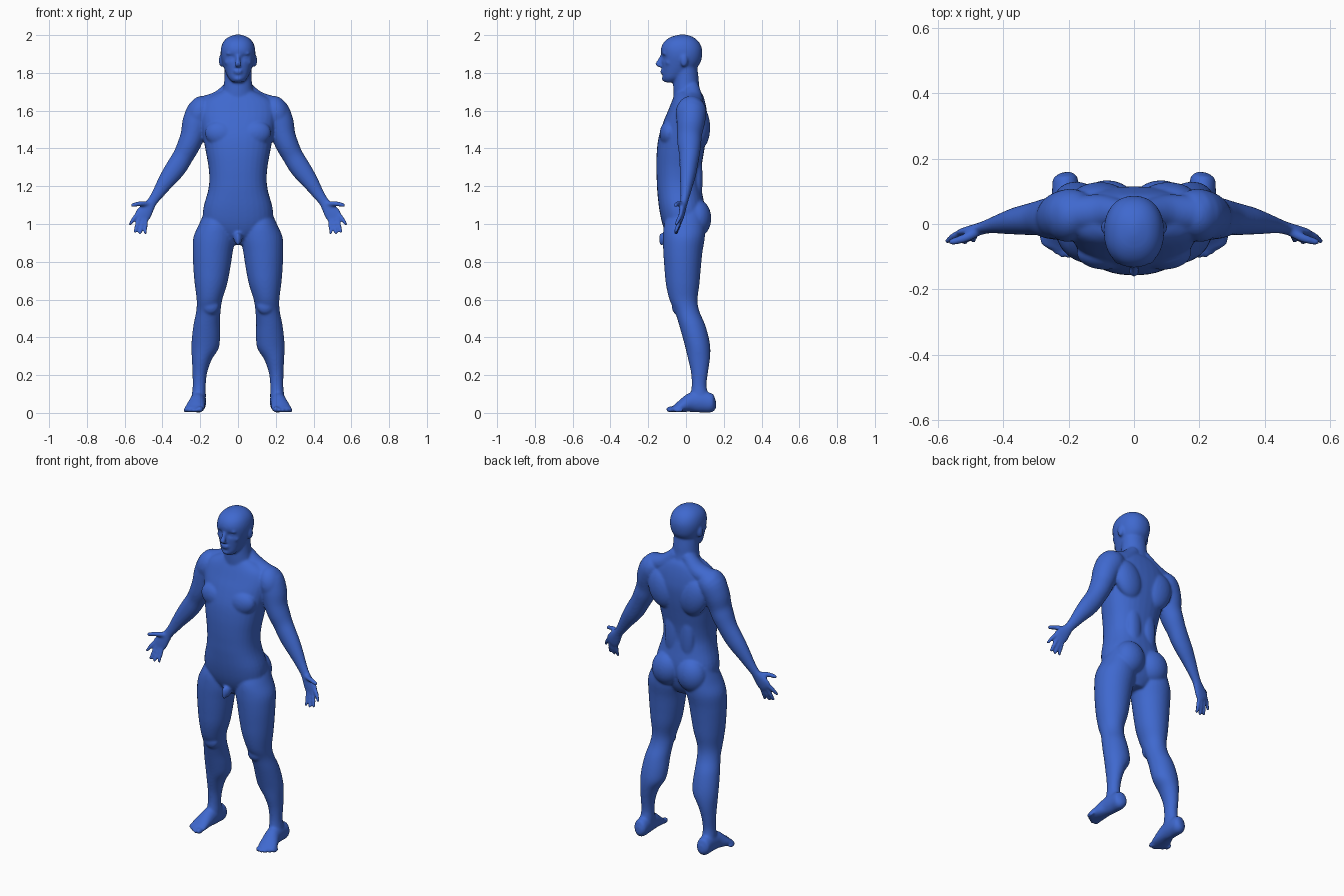
import bpy, bmesh, math
from mathutils import Vector, Matrix

bm = bmesh.new()
Y, Z = Vector((0, 1, 0)), Vector((0, 0, 1))


def spline(rows, sub=4):
    """Catmull-Rom through rows of numbers."""
    out, n = [], len(rows)
    for i in range(n - 1):
        p = [rows[max(0, min(n - 1, i + k))] for k in (-1, 0, 1, 2)]
        for s in range(sub):
            t = s / sub
            out.append([0.5 * (2 * b + (c - a) * t + (2 * a - 5 * b + 4 * c - d) * t * t
                               + (3 * b - a - 3 * c + d) * t ** 3) for a, b, c, d in zip(*p)])
    return out + [list(rows[-1])]


def tube(rows, side=1, ref=Y, flat=False, power=2.0, seg=32):
    """Closed loft; a row is x, y, z, half width, half depth."""
    rows = spline(rows)
    pts = [Vector(r[:3]) for r in rows]
    rings = []
    for i, (c, r) in enumerate(zip(pts, rows)):
        t = Z if flat else (pts[min(i + 1, len(pts) - 1)] - pts[max(i - 1, 0)]).normalized()
        u = ref.cross(t).normalized()
        v = t.cross(u)
        ring = []
        for k in range(seg):
            a = math.tau * k / seg
            ca, sa = math.cos(a), math.sin(a)
            p = (c + u * r[3] * math.copysign(abs(ca) ** (2 / power), ca)
                 + v * r[4] * math.copysign(abs(sa) ** (2 / power), sa))
            ring.append(bm.verts.new((p.x * side, p.y, p.z)))
        rings.append(ring)
    for a, b in zip(rings, rings[1:]):
        for k in range(seg):
            j = (k + 1) % seg
            bm.faces.new((a[k], a[j], b[j], b[k]))
    bm.faces.new(rings[0])
    bm.faces.new(rings[-1])
    return [v for ring in rings for v in ring]


def stack(rows, **kw):
    """Horizontal sections: z, inner x, outer x, front y, back y."""
    return tube([((a + b) / 2, (f + k) / 2, z, (b - a) / 2, (k - f) / 2)
                 for z, a, b, f, k in rows], flat=True, **kw)


def ball(c, r, side=1, tilt=0):
    m = (Matrix.Translation((c[0] * side, c[1], c[2])) @ Matrix.Rotation(tilt * side, 4, 'Y')
         @ Matrix.Diagonal((*r, 1)))
    bmesh.ops.create_uvsphere(bm, u_segments=24, v_segments=16, radius=1, matrix=m)


# torso
torso = [(.89, .05, -.06, .05), (.94, .13, -.10, .08), (1.0, .18, -.125, .095), (1.08, .184, -.142, .1),
         (1.17, .16, -.152, .085), (1.23, .152, -.155, .076), (1.3, .156, -.157, .082),
         (1.38, .17, -.155, .095), (1.46, .185, -.145, .108), (1.54, .2, -.12, .115),
         (1.6, .205, -.095, .11), (1.65, .185, -.075, .1), (1.685, .13, -.06, .088), (1.71, .07, -.05, .07)]
stack([(z, -w, w, f, b) for z, w, f, b in torso], power=2.3)

# neck
tube([(0, .015, 1.64, .1, .08), (0, .002, 1.72, .078, .07), (0, 0, 1.78, .072, .066),
      (0, -.005, 1.86, .07, .06)], flat=True)

# head with eye sockets pressed in
head = [(1.75, .028, -.112, -.06), (1.772, .05, -.123, -.01), (1.81, .068, -.125, .04),
        (1.85, .082, -.128, .074), (1.89, .091, -.131, .085), (1.93, .09, -.132, .084),
        (1.965, .077, -.115, .067), (1.99, .05, -.08, .037), (2.003, .012, -.035, 0)]
for v in stack([(z, -w, w, f, b) for z, w, f, b in head], power=2.2, seg=64):
    if v.co.y < -.04:
        d = ((abs(v.co.x) - .036) / .02) ** 2 + ((v.co.z - 1.882) / .013) ** 2
        v.co.y += .016 * math.exp(-d)
# nose, lips, chin
tube([(0, -.124, 1.9, .009, .008), (0, -.136, 1.872, .011, .012), (0, -.146, 1.848, .016, .016),
      (0, -.138, 1.834, .017, .014), (0, -.12, 1.828, .01, .01)], flat=True)
ball((0, -.125, 1.811), (.026, .012, .007))
ball((0, -.123, 1.8), (.022, .012, .007))
ball((0, -.112, 1.77), (.026, .016, .016))
# groin
ball((0, -.108, .925), (.024, .03, .034))
ball((0, -.13, .92), (.013, .014, .035))

leg = [(1.08, .06, .17, -.08, .09), (1.0, .03, .206, -.115, .1), (.93, .014, .236, -.122, .1),
       (.85, .028, .24, -.12, .087), (.76, .042, .236, -.114, .078), (.68, .058, .229, -.106, .071),
       (.6, .083, .219, -.088, .061), (.54, .092, .221, -.06, .07), (.47, .096, .235, -.038, .1),
       (.4, .095, .244, -.018, .12), (.34, .103, .247, -.002, .129), (.28, .14, .244, .012, .126),
       (.21, .164, .241, .027, .116), (.14, .171, .24, .03, .109), (.08, .17, .246, .02, .125),
       (.03, .178, .245, .02, .13)]
foot = [(.212, .158, .05, .015, .02), (.21, .14, .05, .038, .048), (.21, .09, .058, .041, .056),
        (.214, .03, .055, .042, .052), (.224, -.02, .037, .05, .034), (.231, -.055, .023, .053, .02),
        (.234, -.075, .017, .046, .013)]
arm = [(.14, .03, 1.61, .05, .06), (.185, .03, 1.6, .078, .078), (.22, .025, 1.54, .074, .075),
       (.24, .018, 1.47, .064, .066), (.262, .018, 1.415, .06, .062), (.29, .018, 1.36, .055, .053),
       (.32, .014, 1.31, .055, .048), (.352, .01, 1.265, .051, .043), (.388, .004, 1.215, .042, .035),
       (.425, -.003, 1.16, .032, .026), (.455, -.01, 1.117, .027, .02), (.475, -.016, 1.088, .034, .018),
       (.497, -.022, 1.058, .043, .016), (.514, -.027, 1.034, .04, .013), (.52, -.029, 1.026, .03, .008)]
fingers = [((.472, -.02, 1.105), (.515, -.042, 1.108), (.557, -.055, 1.1), .014),
           ((.53, -.026, 1.055), (.552, -.038, 1.028), (.571, -.052, .999), .0115),
           ((.518, -.028, 1.04), (.533, -.04, 1.0), (.545, -.055, .96), .0115),
           ((.502, -.028, 1.03), (.511, -.04, .99), (.518, -.056, .952), .0115),
           ((.485, -.026, 1.03), (.489, -.038, .99), (.49, -.052, .95), .0105)]

for s in (1, -1):
    # leg, foot and toes
    stack(leg, side=s)
    tube(foot, side=s, ref=Z)
    for i, (ty, r) in enumerate(((-.08, .017), (-.08, .012), (-.07, .012), (-.056, .011), (-.04, .011))):
        ball((.2 + .0195 * i, ty, r + .002), (r * .95, .026, r), s)
    ball((.145, -.045, .565), (.045, .03, .045), s)
    # arm, hand and fingers
    tube(arm, side=s)
    for a, b, c, r in fingers:
        tube([(*a, r, r), (*b, r, r), (*c, r * .8, r * .8)], side=s, seg=16)
        ball(c, (r * .8,) * 3, s)
    # shoulder, neck slope, chest, back and buttock muscles
    ball((.205, .025, 1.585), (.068, .08, .095), s, -.3)
    tube([(.03, .03, 1.725, .04, .04), (.1, .035, 1.655, .05, .055), (.19, .03, 1.625, .05, .055)], side=s)
    ball((.088, -.09, 1.475), (.088, .05, .07), s, -.25)
    ball((.105, .075, 1.51), (.085, .053, .115), s, .3)
    ball((.05, .06, 1.24), (.045, .028, .15), s)
    ball((.082, .06, 1.03), (.09, .074, .1), s, -.15)
    # brow, cheek, ear
    ball((.034, -.113, 1.902), (.03, .013, .008), s)
    ball((.05, -.09, 1.855), (.022, .02, .016), s)
    ball((.034, -.106, 1.882), (.015, .012, .009), s)
    ball((.088, -.01, 1.865), (.014, .02, .034), s)

bmesh.ops.recalc_face_normals(bm, faces=bm.faces)
mesh = bpy.data.meshes.new("body")
bm.to_mesh(mesh)
bm.free()
body = bpy.data.objects.new("body", mesh)
bpy.context.collection.objects.link(body)

# fuse all parts into one smooth skin
fuse = body.modifiers.new("fuse", 'REMESH')
fuse.mode, fuse.voxel_size, fuse.use_smooth_shade = 'VOXEL', .006, True
soft = body.modifiers.new("soften", 'SMOOTH')
soft.factor, soft.iterations = .5, 10

skin = bpy.data.materials.new("blue")
skin.diffuse_color = (.05, .14, .62, 1)
mesh.materials.append(skin)
